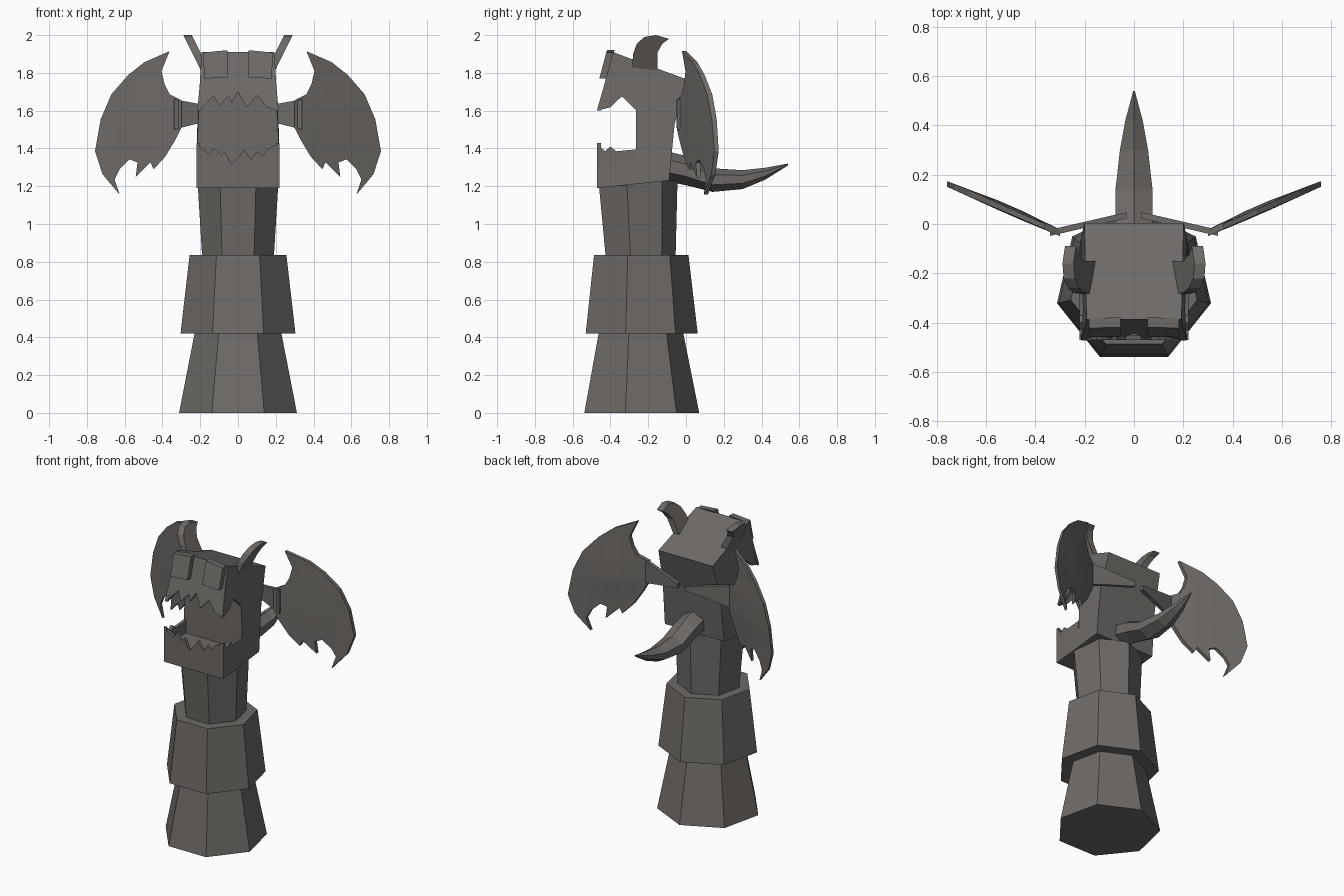
import bpy, bmesh, math

mat = bpy.data.materials.new("dark_stone")
mat.diffuse_color = (0.155, 0.144, 0.134, 1)


def finish(name, bm):
    bmesh.ops.recalc_face_normals(bm, faces=bm.faces)
    me = bpy.data.meshes.new(name)
    bm.to_mesh(me)
    bm.free()
    me.materials.append(mat)
    ob = bpy.data.objects.new(name, me)
    bpy.context.collection.objects.link(ob)
    return ob


def plate(name, pts, f, cuts_u=(), cuts_v=()):
    """Closed profile (u, v) given two sides; f(u, v, side) places each point."""
    bm = bmesh.new()
    rows = [[bm.verts.new((u, s, v)) for u, v in pts] for s in (0, 1)]
    bm.faces.new(rows[0])
    bm.faces.new(rows[1][::-1])
    n = len(pts)
    for i in range(n):
        j = (i + 1) % n
        bm.faces.new((rows[0][i], rows[0][j], rows[1][j], rows[1][i]))
    for axis, cuts in (((1, 0, 0), cuts_u), ((0, 0, 1), cuts_v)):
        for c in cuts:
            bmesh.ops.bisect_plane(bm, geom=bm.verts[:] + bm.edges[:] + bm.faces[:],
                                   plane_co=[a * c for a in axis], plane_no=axis)
    for v in bm.verts:
        v.co = f(v.co.x, v.co.z, v.co.y)
    return finish(name, bm)


def loft(name, rings):
    bm = bmesh.new()
    vs = [[bm.verts.new(p) for p in r] for r in rings]
    n = len(rings[0])
    for a, b in zip(vs, vs[1:]):
        for i in range(n):
            j = (i + 1) % n
            bm.faces.new((a[i], a[j], b[j], b[i]))
    bm.faces.new(vs[0][::-1])
    bm.faces.new(vs[-1])
    return finish(name, bm)


def heptagon(r, z, cy=-0.25):
    return [(r * math.sin(k * math.tau / 7), cy + r * math.cos(k * math.tau / 7), z)
            for k in range(7)]


# Stacked seven-sided pedestal and neck
loft("base_block", [heptagon(0.32, 0), heptagon(0.235, 0.425)])
loft("middle_block", [heptagon(0.312, 0.42), heptagon(0.263, 0.835)])
loft("neck", [heptagon(0.195, 0.83), heptagon(0.22, 1.23, -0.265)])


# Head, with an open mouth cut through the side profile
def half(z):
    return 0.22 - 0.06 * max(0, z - 1.45)


def front(z):
    return -0.47 + 0.27 * (z - 1.6)


plate("head", [(-0.47, 1.19), (-0.47, 1.31), (-0.265, 1.31), (-0.265, 1.70),
               (front(1.7), 1.70), (front(1.91), 1.91), (0.005, 1.765),
               (-0.06, 1.53), (-0.09, 1.23)],
      lambda y, z, s: ((2 * s - 1) * half(z), y, z))

# Jagged teeth along the front of both jaws
upper = [(-0.215, 1.60), (-0.19, 1.618), (-0.13, 1.68), (-0.10, 1.623), (-0.05, 1.68),
         (-0.035, 1.64), (0, 1.70), (0.045, 1.618), (0.10, 1.68), (0.155, 1.618), (0.215, 1.60)]
plate("upper_front_teeth", upper + [(0.205, 1.71), (-0.205, 1.71)],
      lambda x, z, s: (x, front(z) + 0.02 * s, z))
lower = [(-0.22, 1.42), (-0.15, 1.37), (-0.13, 1.405), (-0.09, 1.363), (-0.07, 1.385),
         (-0.035, 1.315), (0.01, 1.363), (0.03, 1.395), (0.07, 1.342), (0.10, 1.385),
         (0.13, 1.36), (0.155, 1.395), (0.22, 1.43)]
plate("lower_front_teeth", lower + [(0.22, 1.30), (-0.22, 1.30)],
      lambda x, z, s: (x, -0.47 + 0.02 * s, z))

upper_side = [(front(1.71), 1.71), (-0.472, 1.60), (-0.40, 1.618), (-0.34, 1.676),
              (-0.262, 1.60), (-0.262, 1.71)]
lower_side = [(-0.47, 1.30), (-0.47, 1.43), (-0.43, 1.385), (-0.40, 1.41), (-0.37, 1.385),
              (-0.262, 1.395), (-0.262, 1.30)]
horn = [(-0.285, 1.83), (-0.28, 1.90), (-0.26, 1.955), (-0.22, 1.99), (-0.16, 2.0),
        (-0.09, 1.98), (-0.125, 1.955), (-0.15, 1.91), (-0.15, 1.81)]
wing = [(0.362, 1.915), (0.495, 1.857), (0.58, 1.79), (0.67, 1.687), (0.727, 1.554),
        (0.757, 1.385), (0.717, 1.263), (0.627, 1.156), (0.653, 1.236), (0.627, 1.29),
        (0.574, 1.342), (0.532, 1.326), (0.542, 1.247), (0.463, 1.326), (0.447, 1.289),
        (0.384, 1.358), (0.33, 1.448), (0.299, 1.512), (0.299, 1.655), (0.362, 1.687),
        (0.389, 1.74), (0.405, 1.81)]

for side, name in ((1, "right"), (-1, "left")):
    # Side teeth
    for label, pts in (("upper", upper_side), ("lower", lower_side)):
        plate(f"{name}_{label}_side_teeth", pts,
              lambda y, z, s: (side * (half(z) - 0.02 * s), y, z))
    # Eye plates on the sloping face
    plate(f"{name}_eye", [(0.055, 1.775), (0.18, 1.77), (0.183, 1.908), (0.055, 1.92)],
          lambda x, z, s: (side * x, front(z) + 0.005 - 0.04 * s, z))
    # Curled horns
    plate(f"{name}_horn", horn,
          lambda y, z, s: (side * (0.16 + 0.5 * (z - 1.83) + 0.045 * s), y, z))

    # Ragged wings, bulging at the middle
    def wing_point(x, z, s):
        bulge = math.exp(-((x - 0.5) ** 2 + (z - 1.57) ** 2) / 0.03)
        y = -0.035 + 0.435 * (x - 0.33) + s * 0.022 + bulge * (0.02 * s - 0.005)
        return side * x, y, z
    plate(f"{name}_wing", wing, wing_point, (0.36, 0.45, 0.55, 0.65), (1.4, 1.52, 1.64, 1.76))

    # Wing arms tapering towards the middle of the back
    plate(f"{name}_wing_arm", [(0.03, 1.57), (0.2, 1.535), (0.34, 1.50),
                               (0.34, 1.66), (0.2, 1.635), (0.03, 1.60)],
          lambda x, z, s: (side * x, 0.03 - 0.23 * x + 0.025 * s, z))

# Curved pointed tail with ridges above and below
tail = [(-0.12, 1.23, 1.39, 0.075), (0.0, 1.205, 1.36, 0.075), (0.14, 1.17, 1.295, 0.075),
        (0.30, 1.185, 1.285, 0.057), (0.42, 1.235, 1.298, 0.035), (0.54, 1.31, 1.32, 0.003)]
rings = []
for y, lo, hi, w in tail:
    m, h = (lo + hi) / 2, (hi - lo) / 2
    rings.append([(w * a, y, m + h * b) for a, b in
                  ((0, 1), (1, 0.45), (1, -0.4), (0, -1), (-1, -0.4), (-1, 0.45))])
loft("tail", rings)
